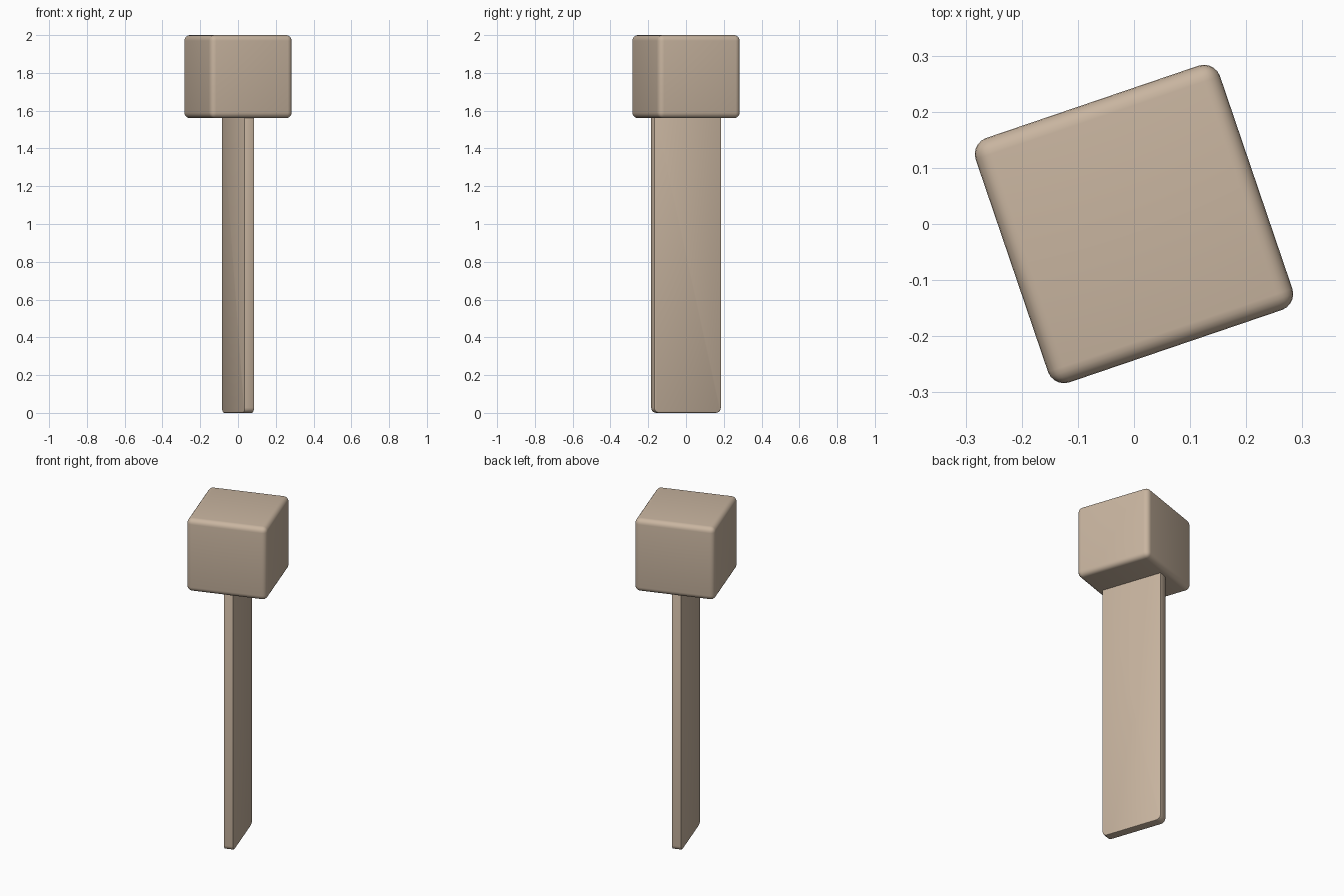
import bpy, bmesh, math

if "Cube" in bpy.data.objects:
    bpy.data.objects.remove(bpy.data.objects["Cube"])

TURN = math.radians(18.8)


def rounded_box(name, size, z_mid, radius, segments, corner=0.0):
    """Box with soft edges; corner rounds the bottom corners of its broad face."""
    bm = bmesh.new()
    bmesh.ops.create_cube(bm, size=1)
    for v in bm.verts:
        v.co = [c * s for c, s in zip(v.co, size)]
    if corner:
        low = [e for e in bm.edges
               if all(v.co.z < 0 for v in e.verts)
               and abs(e.verts[0].co.x - e.verts[1].co.x) > 1e-4]
        bmesh.ops.bevel(bm, geom=low, offset=corner, segments=5,
                        profile=0.5, affect='EDGES')
    sharp = [e for e in bm.edges if e.calc_face_angle(0) > math.radians(40)]
    bmesh.ops.bevel(bm, geom=sharp, offset=radius, segments=segments,
                    profile=0.5, affect='EDGES', clamp_overlap=True)
    bmesh.ops.recalc_face_normals(bm, faces=bm.faces)
    mesh = bpy.data.meshes.new(name)
    bm.to_mesh(mesh)
    bm.free()
    obj = bpy.data.objects.new(name, mesh)
    bpy.context.collection.objects.link(obj)
    obj.location.z = z_mid
    obj.rotation_euler.z = TURN
    obj.data.materials.append(wood)
    bpy.ops.object.select_all(action='DESELECT')
    obj.select_set(True)
    bpy.context.view_layer.objects.active = obj
    bpy.ops.object.shade_smooth_by_angle(angle=math.radians(40))
    return obj


wood = bpy.data.materials.new("pale_wood")
wood.diffuse_color = (0.58, 0.46, 0.35, 1)
wood.use_nodes = True
wood.node_tree.nodes["Principled BSDF"].inputs["Base Color"].default_value = wood.diffuse_color

# Mallet head: soft-edged block
rounded_box("mallet_head", (0.46, 0.46, 0.44), 1.78, 0.03, 5)

# Handle: thin flat plank running up into the head
rounded_box("handle", (0.055, 0.374, 1.59), 0.795, 0.005, 2, corner=0.028)
